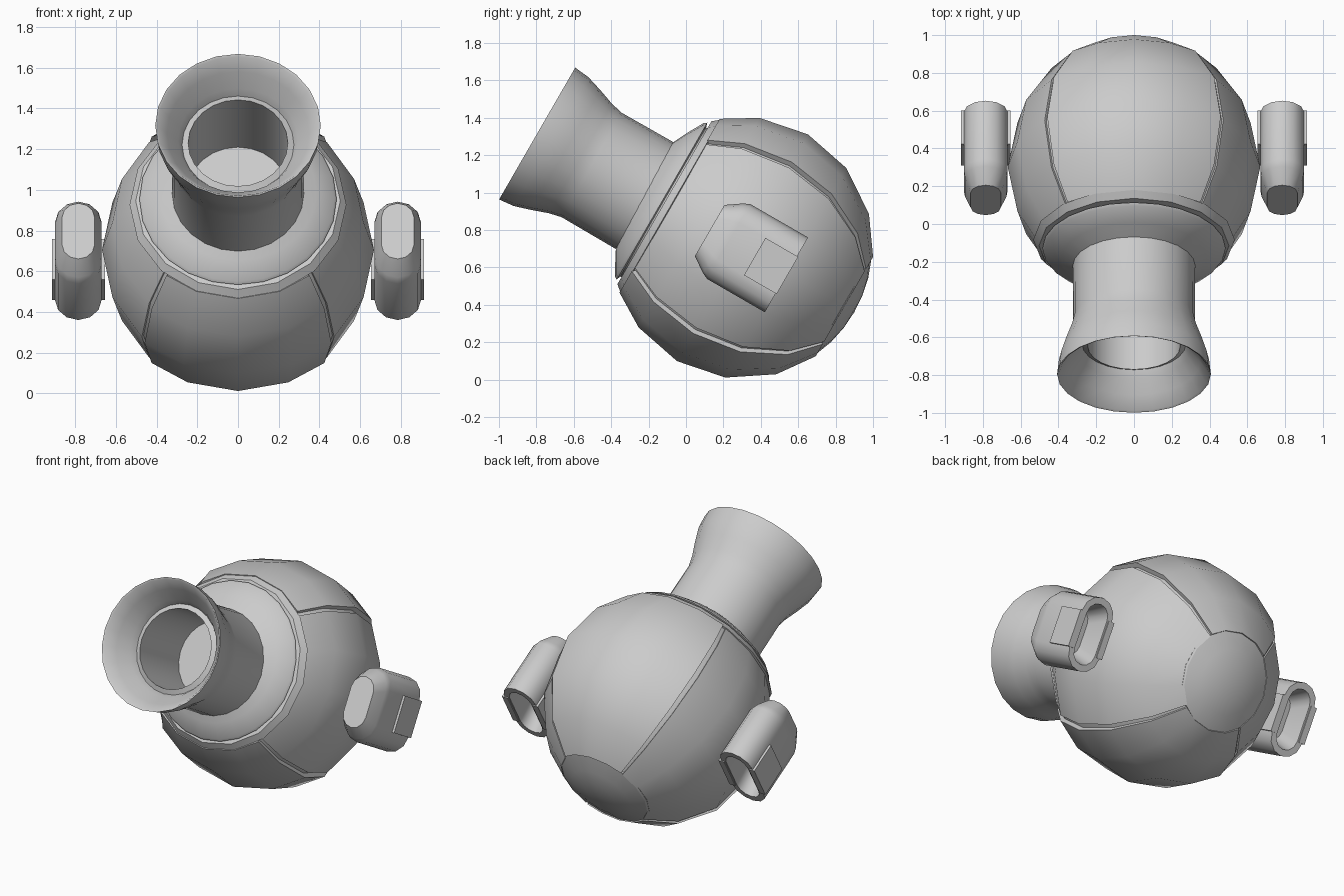
import bpy, bmesh
from math import sin, cos, pi, radians
from mathutils import Matrix, Vector

if "Cube" in bpy.data.objects:
    bpy.data.objects.remove(bpy.data.objects["Cube"])

# Local frame: z runs along the barrel, x stays sideways, body centre at origin
FRAME = Matrix.Translation((0, 0.302, 0.705)) @ Matrix.Rotation(radians(60), 4, 'X')
R = 0.70
FLAT = 0.955
AXIS_DROP = -0.02


def finish(name, bm, smooth_angle=35):
    bmesh.ops.remove_doubles(bm, verts=bm.verts, dist=1e-5)
    bmesh.ops.recalc_face_normals(bm, faces=bm.faces)
    mesh = bpy.data.meshes.new(name)
    bm.to_mesh(mesh)
    bm.free()
    obj = bpy.data.objects.new(name, mesh)
    bpy.context.collection.objects.link(obj)
    obj.matrix_world = FRAME
    bpy.ops.object.select_all(action='DESELECT')
    obj.select_set(True)
    bpy.context.view_layer.objects.active = obj
    bpy.ops.object.shade_smooth_by_angle(angle=radians(smooth_angle))
    return obj


def bridge(bm, loops, ring=False):
    """Join consecutive vertex loops with quads."""
    pairs = list(zip(loops, loops[1:]))
    if ring:
        pairs.append((loops[-1], loops[0]))
    for a, b in pairs:
        n = len(a)
        for i in range(n):
            j = (i + 1) % n
            bm.faces.new((a[i], a[j], b[j], b[i]))


def sweep(name, profile, degrees=None, segments=16, x_scale=1, drop=0):
    """Turn a closed (radius, height) profile, fully or through given angles."""
    full = degrees is None
    if full:
        degrees = [360 * i / segments for i in range(segments)]
    bm = bmesh.new()
    loops = [[bm.verts.new((r * cos(radians(a)) * x_scale,
                            r * sin(radians(a)) + drop, h)) for r, h in profile]
             for a in degrees]
    bridge(bm, loops, full)
    if not full:
        bm.faces.new(loops[0])
        bm.faces.new(loops[-1])
    return finish(name, bm)


def arc(radius, degrees):
    return [(radius * sin(radians(a)), radius * cos(radians(a))) for a in degrees]


# Inner shell, visible in the seams
LATITUDES = [50, 67.5, 90, 112.5, 135, 154]
shell = arc(0.688, [46] + LATITUDES)
sweep("body_shell", [(0, shell[0][1])] + shell + [(0, shell[-1][1])], x_scale=FLAT)


# Four curved plates; upper and lower stand proud of the flatter side ones
def plate(name, middle, half, radius, x_scale=1):
    outer = arc(radius, LATITUDES)
    inner = arc(radius - 0.05, reversed(LATITUDES))
    spread = [-half, -22.5, 0, 22.5, half]
    sweep(name, outer + inner, [middle + a for a in spread], x_scale=x_scale)


plate("upper_plate", 90, 41, R)
plate("lower_plate", 270, 41, R)
plate("left_plate", 0, 45, R, FLAT)
plate("right_plate", 180, 45, R, FLAT)

# Collar ring, front cap and back cap
sweep("collar_ring", [(0.533, 0.445), (0.503, 0.482), (0.46, 0.482), (0.46, 0.42)])
sweep("front_cap", [(0.46, 0.44), (0.46, 0.49), (0.485, 0.497), (0.475, 0.512),
                    (0.385, 0.563), (0.29, 0.61), (0.2, 0.58), (0.2, 0.44)],
      segments=24)
sweep("back_cap", [(0, -0.55), (0.305, -0.55), (0.305, -0.622), (0.2, -0.662),
                   (0.1, -0.683), (0, -0.69)])

# Flared barrel with funnel mouth and stepped bore
sweep("barrel", [(0, 0.5), (0.325, 0.5), (0.322, 0.92), (0.338, 0.99), (0.37, 1.08),
                 (0.398, 1.17), (0.407, 1.256), (0.395, 1.25), (0.35, 1.18),
                 (0.295, 1.11), (0.275, 1.07), (0.245, 1.085), (0.245, 0.62), (0, 0.62)],
      segments=24, drop=AXIS_DROP)


# Side pods: stadium sections, tapered at the front and hollow at the back
def stadium(bm, x, half_x, half_y, z, steps=6):
    verts = []
    for side in (1, -1):
        for i in range(steps + 1):
            a = pi * i / steps
            verts.append(bm.verts.new((x + side * half_x * cos(a),
                         side * (half_y - half_x + half_x * sin(a)) - 0.008, z)))
    return verts


def pod(name, side):
    bm = bmesh.new()
    x = side * 0.785
    sections = [(0.07, 0.14, -0.1), (0.078, 0.19, -0.276), (0.115, 0.231, -0.276),
                (0.115, 0.231, 0.08), (0.11, 0.215, 0.115), (0.08, 0.158, 0.198)]
    loops = [stadium(bm, x, *s) for s in sections]
    bridge(bm, loops)
    bm.faces.new(loops[0])
    bm.faces.new(loops[-1])
    finish(name, bm)


def block(name, centre, size):
    bm = bmesh.new()
    bmesh.ops.create_cube(bm, size=1, matrix=Matrix.Translation(Vector(centre))
                          @ Matrix.Diagonal((*size, 1)))
    finish(name, bm)


for side, label in ((1, "left"), (-1, "right")):
    pod(label + "_pod", side)
    for face, where in ((1, "outer"), (-1, "inner")):
        block(f"{label}_pod_{where}_tab",
              (side * (0.785 + face * 0.109), -0.008, -0.181), (0.042, 0.23, 0.202))
